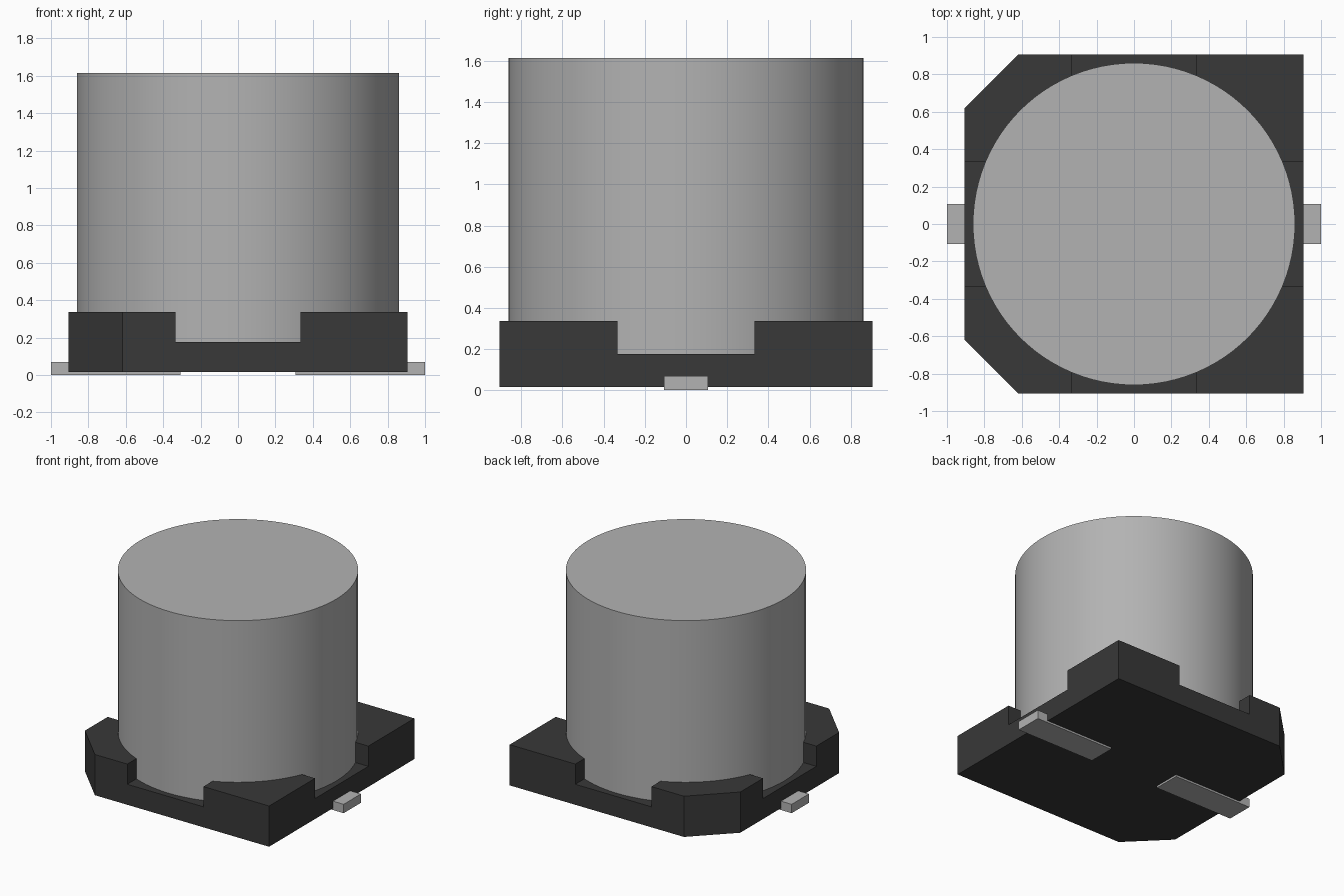
import bpy, bmesh
from math import radians

if "Cube" in bpy.data.objects:
    bpy.data.objects.remove(bpy.data.objects["Cube"], do_unlink=True)

HALF, CHAMFER = 0.907, 0.29
BASE_Z, FLOOR_Z, RIM_Z, TOP_Z = 0.015, 0.177, 0.337, 1.615
CAN_R, SLOT = 0.861, 0.333


def material(name, value):
    mat = bpy.data.materials.new(name)
    mat.use_nodes = True
    colour = (value, value, value, 1)
    mat.diffuse_color = colour
    mat.node_tree.nodes["Principled BSDF"].inputs["Base Color"].default_value = colour
    return mat


def prism(name, outline, z0, z1, mat):
    """Extrude a flat outline from z0 up to z1."""
    bm = bmesh.new()
    face = bm.faces.new([bm.verts.new((x, y, z0)) for x, y in outline])
    grown = bmesh.ops.extrude_face_region(bm, geom=[face])["geom"]
    bmesh.ops.translate(bm, vec=(0, 0, z1 - z0),
                        verts=[g for g in grown if isinstance(g, bmesh.types.BMVert)])
    bmesh.ops.recalc_face_normals(bm, faces=bm.faces)
    mesh = bpy.data.meshes.new(name)
    bm.to_mesh(mesh)
    bm.free()
    mesh.materials.append(mat)
    obj = bpy.data.objects.new(name, mesh)
    bpy.context.collection.objects.link(obj)
    return obj


def box(name, x0, x1, y0, y1, z0, z1, mat):
    return prism(name, [(x0, y0), (x1, y0), (x1, y1), (x0, y1)], z0, z1, mat)


def cylinder(name, z0, z1, mat):
    bpy.ops.mesh.primitive_cylinder_add(vertices=96, radius=CAN_R, depth=z1 - z0,
                                        location=(0, 0, (z0 + z1) / 2))
    obj = bpy.context.object
    obj.name = name
    obj.data.materials.append(mat)
    return obj


def cut(target, cutter):
    mod = target.modifiers.new("cut", "BOOLEAN")
    mod.operation, mod.solver, mod.object = "DIFFERENCE", "EXACT", cutter
    bpy.context.view_layer.objects.active = target
    bpy.ops.object.modifier_apply(modifier=mod.name)
    bpy.data.objects.remove(cutter, do_unlink=True)


black = material("black plastic", 0.04)
silver = material("silver metal", 0.45)

# Base with two chamfered corners
c = HALF - CHAMFER
base = prism("base", [(-c, -HALF), (HALF, -HALF), (HALF, HALF), (-c, HALF),
                      (-HALF, c), (-HALF, -c)], BASE_Z, RIM_Z, black)

# Crossed channels and the round seat leave four raised corners
cut(base, box("channel_x", -1, 1, -SLOT, SLOT, FLOOR_Z, 1, black))
cut(base, box("channel_y", -SLOT, SLOT, -1, 1, FLOOR_Z, 1, black))
cut(base, cylinder("seat", FLOOR_Z, 1, black))

# Can
can = cylinder("can", FLOOR_Z, TOP_Z, silver)
bpy.ops.object.shade_smooth_by_angle(angle=radians(30))

# Leads: a thin foot under the base, turned up into a thicker outer tab
for side, name in ((1, "left_lead"), (-1, "right_lead")):
    xs = sorted((0.307 * side, side))
    box(name, *xs, -0.108, 0.108, 0, 0.07, silver)
